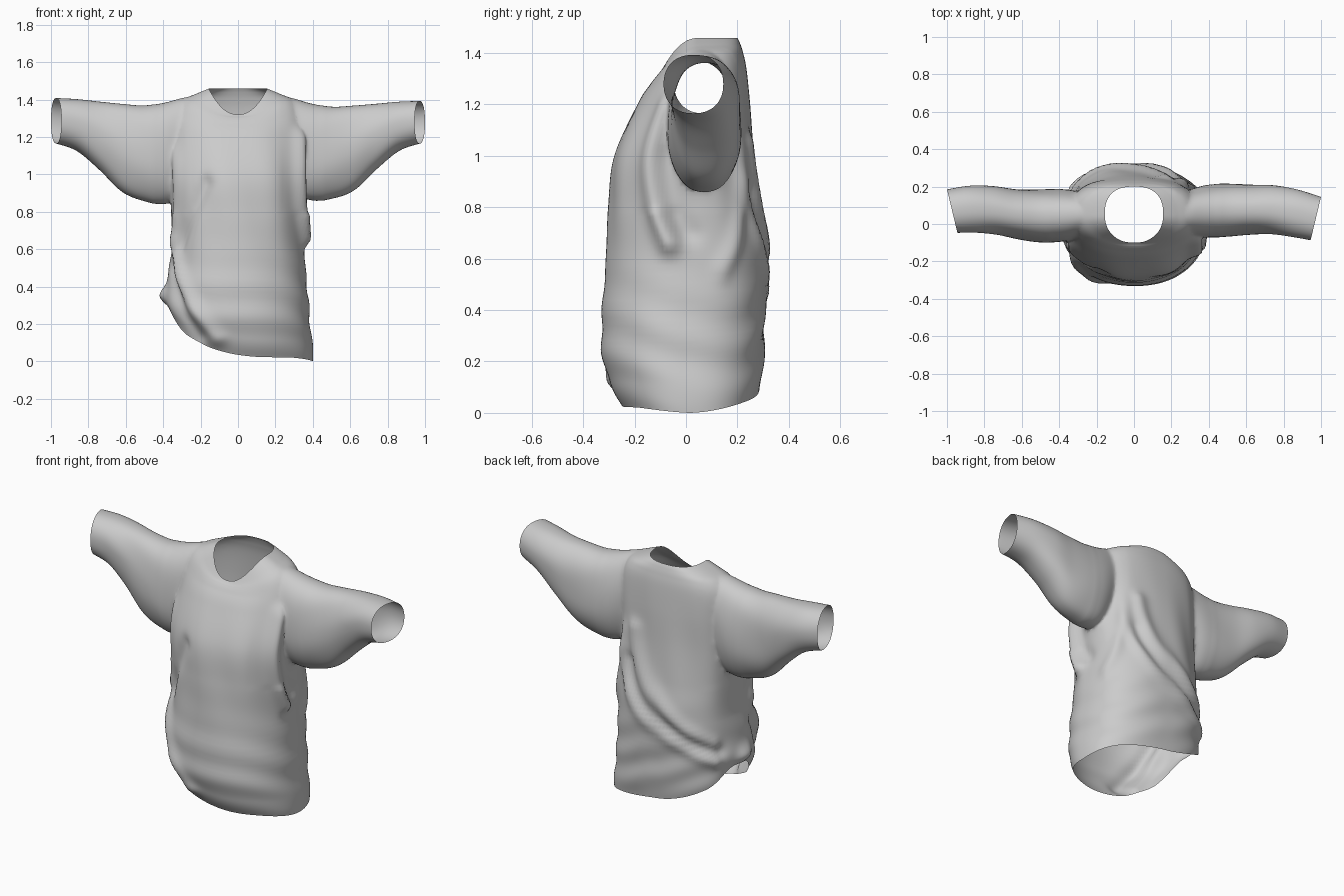
import bpy, bmesh
from math import sin, cos, pi, radians, degrees, exp, copysign
from mathutils import Vector

if "Cube" in bpy.data.objects:
    bpy.data.objects.remove(bpy.data.objects["Cube"])


def spline(rows, t):
    """Catmull-Rom sample through rows of numbers, t in 0..1"""
    n = len(rows) - 1
    i = min(int(t * n), n - 1)
    f = t * n - i
    p = [rows[max(0, min(n, i + k))] for k in (-1, 0, 1, 2)]
    return [0.5 * (2 * b + (c - a) * f + (2 * a - 5 * b + 4 * c - d) * f * f
                   + (3 * b - a - 3 * c + d) * f ** 3) for a, b, c, d in zip(*p)]


def power(v, n):
    return copysign(abs(v) ** (2 / n), v)


def loft(name, rings):
    """Closed tube through rings, fan-capped; returns the object and cap centres"""
    bm = bmesh.new()
    vs = [[bm.verts.new(p) for p in r] for r in rings]
    n = len(vs[0])
    for a, b in zip(vs, vs[1:]):
        for i in range(n):
            j = (i + 1) % n
            bm.faces.new((a[i], a[j], b[j], b[i]))
    caps = []
    for ring in (vs[0], vs[-1]):
        c = sum((v.co for v in ring), Vector()) / n
        caps.append(c)
        cv = bm.verts.new(c)
        for i in range(n):
            bm.faces.new((ring[i], ring[(i + 1) % n], cv))
    bmesh.ops.recalc_face_normals(bm, faces=bm.faces)
    me = bpy.data.meshes.new(name)
    bm.to_mesh(me)
    bm.free()
    ob = bpy.data.objects.new(name, me)
    bpy.context.collection.objects.link(ob)
    return ob, caps


# body rings: height, half width, y front, y back
BODY = [(0, .375, -.25, .285), (.1, .385, -.3, .3), (.27, .38, -.33, .305),
        (.6, .353, -.31, .312), (.8, .355, -.3, .285), (1, .363, -.278, .262),
        (1.2, .36, -.19, .248)]
# yoke rings up to the neckline: z front, z side, z back, half width, y front, y back
YOKE = [(1.275, 1.32, 1.335, .345, -.142, .235), (1.3, 1.395, 1.4, .3, -.122, .222),
        (1.31, 1.43, 1.437, .225, -.11, .21), (1.32, 1.458, 1.458, .156, -.1, .2)]
TORSO = [(z, z, z, w, f, b) for z, w, f, b in BODY] + YOKE

# hem height every 45 degrees from the right side, round the back
HEM = [(h,) for h in (0, .04, .09, .19, .31, .14, .035, .02, 0)]

# drapery folds: height, start angle and z, middle angle and z, end angle and z
FOLDS = [
    (.045, -27, 1.2, -29, .88, -10, .66),       # flap under the right arm
    (-.02, -13, 1.0, -9, .82, 0, .7),
    (.018, 50, 1.0, 46, .75, 22, .56),
    (.022, 68, 1.05, 75, .63, 145, .46),        # back swags
    (.02, 50, .9, 60, .55, 145, .36),
    (-.018, 62, .85, 70, .56, 150, .41),
    (.03, -160, .62, -138, .36, -105, .12),     # gathered left hem
    (-.022, -160, .5, -145, .32, -120, .14),
    (-.02, -117, .95, -135, .75, -152, .6),
    (.024, -155, 1.1, -151, .9, -160, .68)]     # flap under the left arm


def curve(v, u):
    a, b, c = [Vector((v[k] * .006, v[k + 1])) for k in (0, 2, 4)]
    return a.lerp(b, u).lerp(b.lerp(c, u), u)


PATHS = [(amp, [curve(v, k / 12) for k in range(13)]) for amp, *v in FOLDS]


def fold_height(deg, z):
    total = 0
    p = Vector((deg * .006, z))
    for amp, path in PATHS:
        d2 = 1e9
        for a, b in zip(path, path[1:]):
            f = max(0, min(1, (p - a).dot(b - a) / (b - a).length_squared))
            d2 = min(d2, (p - a.lerp(b, f)).length_squared)
        total += amp * exp(-d2 / .0018)
    # gathered left side, and soft creases wrapping the lower half
    r = radians(deg)
    total += .03 * exp(-((180 - abs(deg)) / 8) ** 2 - ((z - .35) / .05) ** 2)
    total += .005 * sin(z * 34 + cos(r) * 4 + 2 * sin(2 * r)) * exp(-((z - .3) / .22) ** 2)
    total += .004 * sin(9 * r + 5 * z) * exp(-((z - .9) / .3) ** 2)
    return total


# torso
N, ROWS = 128, 100
rings = []
for k in range(ROWS + 1):
    zf, zs, zb, w, yf, yb = spline(TORSO, k / ROWS)
    ring = []
    for i in range(N):
        a = 2 * pi * i / N
        c, s = cos(a), sin(a)
        z = zs + ((zb if s > 0 else zf) - zs) * s * s
        if z < .6:
            hem = spline(HEM, i / N)[0]
            z = hem + z * (.6 - hem) / .6
        out = fold_height(degrees(a) if a < pi else degrees(a) - 360, z)
        n = 2.5 if s > 0 else 2.2
        x = power(c, n) * w + c * out
        if c > 0:
            x += .025 * c * exp(-(z / .12) ** 2)
        y = (yf + yb) / 2 + power(s, n) * (yb - yf) / 2 + s * out
        ring.append((x, y, z))
    rings.append(ring)
shirt, hidden_caps = loft("shirt", rings)

# sleeve rings: x, z bottom, z top, y front, y back
SLEEVE = [(.2, 1.05, 1.395, 0, .12), (.28, .93, 1.412, -.06, .17),
          (.38, .85, 1.385, -.085, .197), (.5, .863, 1.365, -.082, .2),
          (.62, .91, 1.372, -.068, .2), (.74, 1.025, 1.383, -.055, .205),
          (.86, 1.125, 1.395, -.058, .193), (.972, 1.165, 1.4, -.067, .165)]


def sleeve(name, side):
    rings = []
    for k in range(49):
        t = k / 48
        x, z0, z1, y0, y1 = spline(SLEEVE, t)
        z0 += side * .02 * (1 - t) ** 2
        z1 -= side * .008 * t
        yc, zc = (y0 + y1) / 2 - side * .02 * t * t, (z0 + z1) / 2
        yc += side * .02 * sin(pi * t) ** 2
        ring = []
        for i in range(64):
            a = 2 * pi * i / 64
            wave = 1 + .018 * sin(5 * a + 8 * t) * sin(pi * t)
            dy = power(cos(a), 2.3) * (y1 - y0) / 2 * wave
            z = zc + power(sin(a), 2.2) * (z1 - z0) / 2
            ring.append((side * (x + dy * .24 * t ** 3), yc + dy, z))
        rings.append(ring)
    ob, ends = loft(name, rings)
    hidden_caps.append(ends[1])
    return ob


sleeves = [sleeve("right_sleeve", 1), sleeve("left_sleeve", -1)]

# join the sleeves to the torso
for s in sleeves:
    m = shirt.modifiers.new("join", 'BOOLEAN')
    m.operation, m.solver, m.object = 'UNION', 'EXACT', s
deps = bpy.context.evaluated_depsgraph_get()
joined = bpy.data.meshes.new_from_object(shirt.evaluated_get(deps))
shirt.modifiers.clear()
shirt.data = joined
for s in sleeves:
    bpy.data.objects.remove(s)

# open the neck, hem and cuffs, then soften the armhole seams
bm = bmesh.new()
bm.from_mesh(joined)
centres = [v for v in bm.verts if any((v.co - c).length < 1e-4 for c in hidden_caps)]
bmesh.ops.delete(bm, geom=centres, context='VERTS')


def seam():
    return [v for v in bm.verts if .23 < abs(v.co.x) < .44 and v.co.z > .8
            and not v.is_boundary]


bmesh.ops.remove_doubles(bm, verts=seam(), dist=.005)
for _ in range(7):
    bmesh.ops.smooth_vert(bm, verts=seam(), factor=.5,
                          use_axis_x=True, use_axis_y=True, use_axis_z=True)
bm.to_mesh(joined)
bm.free()

bpy.context.view_layer.objects.active = shirt
shirt.select_set(True)
bpy.ops.object.shade_smooth_by_angle(angle=radians(60))
